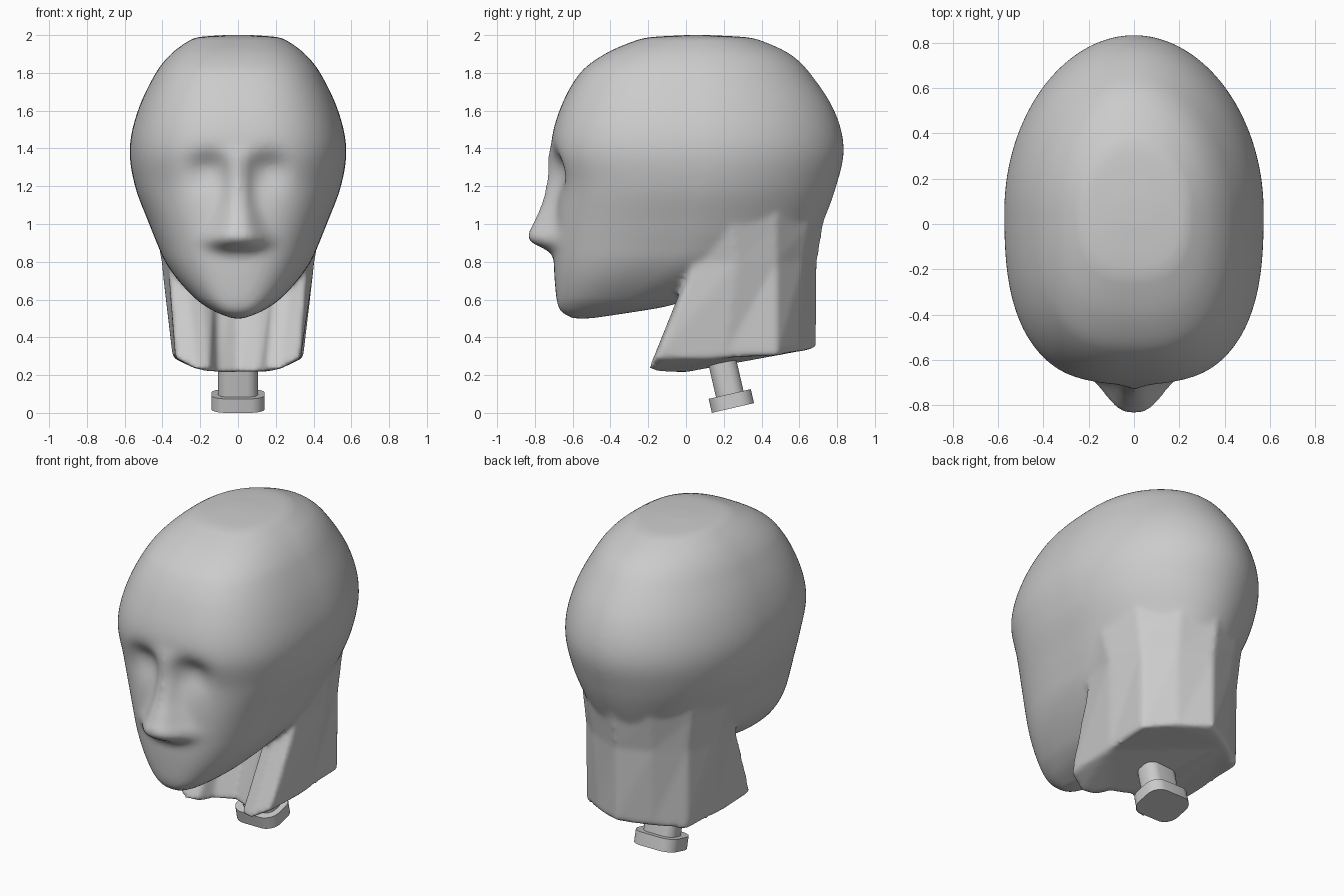
import bpy, bmesh
from math import sin, cos, pi, exp, radians
from mathutils import Vector

cube = bpy.data.objects.get("Cube")
if cube:
    bpy.data.objects.remove(cube)

clay = bpy.data.materials.new("light grey")
clay.use_nodes = True
clay.diffuse_color = (0.6, 0.6, 0.6, 1)
clay.node_tree.nodes["Principled BSDF"].inputs["Base Color"].default_value = (0.6, 0.6, 0.6, 1)


def make_object(name, bm):
    bmesh.ops.recalc_face_normals(bm, faces=bm.faces)
    mesh = bpy.data.meshes.new(name)
    bm.to_mesh(mesh)
    bm.free()
    mesh.materials.append(clay)
    obj = bpy.data.objects.new(name, mesh)
    bpy.context.collection.objects.link(obj)
    return obj


def loft(bm, rings):
    """Skin closed rings of points and cap both ends."""
    loops = [[bm.verts.new(p) for p in ring] for ring in rings]
    for low, high in zip(loops, loops[1:]):
        for i in range(len(low)):
            j = (i + 1) % len(low)
            bm.faces.new((low[i], low[j], high[j], high[i]))
    bm.faces.new(loops[0][::-1])
    bm.faces.new(loops[-1])


def curve(keys, z, col=1):
    """Smooth interpolation of a keyed column by height."""
    z = min(max(z, keys[0][0]), keys[-1][0])
    i = 0
    while i < len(keys) - 2 and z > keys[i + 1][0]:
        i += 1

    def slope(k):
        a, b = keys[max(k - 1, 0)], keys[min(k + 1, len(keys) - 1)]
        return (b[col] - a[col]) / (b[0] - a[0])
    h = keys[i + 1][0] - keys[i][0]
    t = (z - keys[i][0]) / h
    p, q = keys[i][col], keys[i + 1][col]
    return (p * (1 + 2 * t) * (1 - t) ** 2 + slope(i) * h * t * (1 - t) ** 2
            + q * t * t * (3 - 2 * t) + slope(i + 1) * h * t * t * (t - 1))


# Head: height, front, back, half width
HEAD = [(.5, -.6, -.5, .03), (.53, -.655, -.3, .11), (.56, -.675, -.12, .165),
        (.6, -.685, .02, .22), (.7, -.695, .3, .315), (.8, -.70, .54, .385),
        (.9, -.70, .66, .43), (1, -.695, .72, .47), (1.2, -.685, .795, .545),
        (1.4, -.715, .835, .573), (1.6, -.67, .785, .53), (1.8, -.56, .655, .435),
        (1.9, -.43, .55, .355), (1.97, -.27, .4, .26), (1.99, -.18, .31, .205),
        (2, 0, .12, .08)]
# Nose: height, projection, half width
NOSE = [(.82, 0, .1), (.86, .03, .125), (.89, .1, .14), (.93, .14, .14), (1, .115, .11),
        (1.1, .08, .08), (1.2, .06, .065), (1.3, .035, .065), (1.42, 0, .09)]


def face_offset(x, z):
    """Forward nose and recessed eye sockets."""
    d = 0
    if NOSE[0][0] < z < NOSE[-1][0]:
        d -= curve(NOSE, z) * exp(-(abs(x) / curve(NOSE, z, 2)) ** 2.8)
    drop = .08 if z > 1.3 else .11
    d += .055 * exp(-((abs(x) - .16) / .1) ** 2 - ((z - 1.3) / drop) ** 2)
    return d


def head_ring(z, count=180):
    front, back, half = (curve(HEAD, z, c) for c in (1, 2, 3))
    mid, ring = (front + back) / 2, []
    for i in range(count):
        c, s = cos(2 * pi * i / count), sin(2 * pi * i / count)
        power = .74 if s < 0 else 1.02
        x = half * abs(c) ** power * (1 if c > 0 else -1)
        y = mid + (back - mid) * (abs(s) ** power) * (1 if s > 0 else -1)
        if s < 0:
            y += face_offset(x, z) * min(1, -2 * s)
        ring.append((x, y, z))
    return ring


body = bmesh.new()
ROWS = 90
loft(body, [head_ring(1.25 - .75 * cos(pi * i / ROWS)) for i in range(ROWS + 1)])


# Neck: half outlines from the throat hollow round to the ridge of the nape
def mirrored(half):
    return half + [(-x, y, z) for x, y, z in half[-2:0:-1]]


def level(half, z):
    return mirrored([(x, y, z) for x, y in half])


base = [(0, -.03, .21), (.11, -.08, .21), (.15, -.18, .23), (.22, -.2, .23), (.33, -.16, .29),
        (.345, .2, .29), (.345, .48, .3), (.18, .6, .325), (0, .69, .345)]
middle = [(0, .15), (.12, .12), (.2, .06), (.28, .03), (.37, .05),
          (.405, .27), (.35, .48), (.2, .62), (0, .695)]
upper = [(0, .3), (.1, .26), (.25, .2), (.35, .15), (.42, .12),
         (.445, .24), (.375, .48), (.21, .655), (0, .728)]
crown = [(0, .3), (.1, .26), (.25, .2), (.35, .15), (.46, .12),
         (.49, .24), (.415, .48), (.24, .68), (0, .785)]
loft(body, [mirrored(base), level(middle, .8), level(upper, 1), level(crown, 1.27)])

# Fuse head and neck into one softly blended skin
head = make_object("head_and_neck", body)
remesh = head.modifiers.new("fuse", 'REMESH')
remesh.mode = 'VOXEL'
remesh.voxel_size = .014
remesh.use_smooth_shade = True
soften = head.modifiers.new("soften", 'SMOOTH')
soften.factor = .5
soften.iterations = 11


# Mounting peg: tilted shaft and foot with rounded corners
def rounded_bar(name, half_x, half_y, radius, low, high):
    outline = []
    for i in range(32):
        c, s = cos(2 * pi * (i + .5) / 32), sin(2 * pi * (i + .5) / 32)
        outline.append((radius * c + (half_x - radius) * (1 if c > 0 else -1),
                        radius * s + (half_y - radius) * (1 if s > 0 else -1)))
    bm = bmesh.new()
    loft(bm, [[(x, y, z) for x, y in outline] for z in (low, high)])
    obj = make_object(name, bm)
    obj.location = Vector((0, .24, .063))
    obj.rotation_euler.x = radians(13)
    bpy.ops.object.select_all(action='DESELECT')
    obj.select_set(True)
    bpy.context.view_layer.objects.active = obj
    bpy.ops.object.shade_smooth_by_angle(angle=radians(35))


rounded_bar("peg_shaft", .105, .075, .06, 0, .35)
rounded_bar("peg_foot", .14, .115, .08, -.038, .038)
